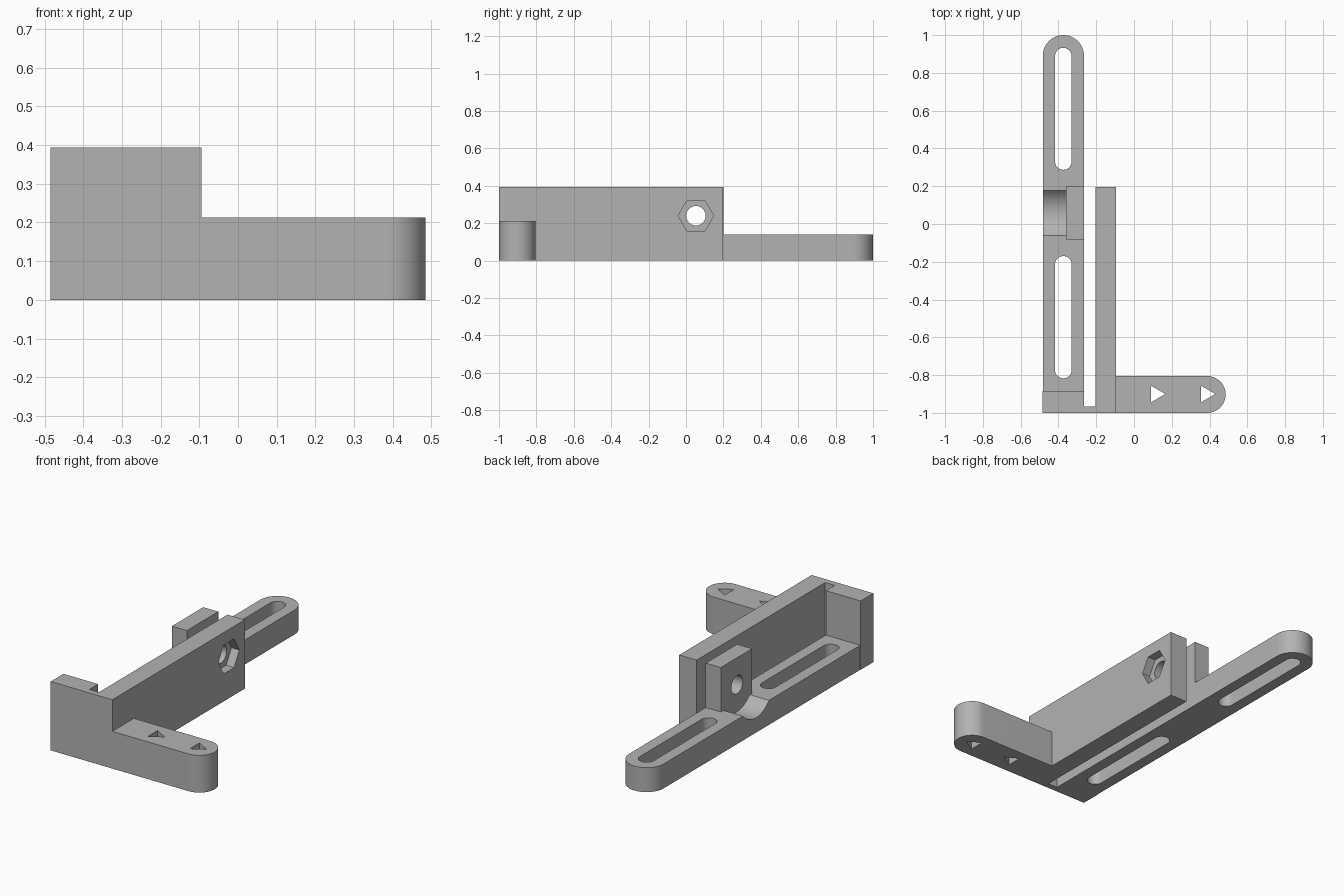
import bpy
import bmesh
from math import pi, cos, sin, radians
from mathutils import Matrix, Vector

cube = bpy.data.objects.get("Cube")
if cube:
    bpy.data.objects.remove(cube, do_unlink=True)

grey = bpy.data.materials.new("plain grey")
grey.use_nodes = True
colour = (0.45, 0.45, 0.45, 1)
grey.diffuse_color = colour
grey.node_tree.nodes["Principled BSDF"].inputs["Base Color"].default_value = colour

BAR_TOP, ARM_TOP, TOP = 0.14, 0.213, 0.394
LEFT, GAP_IN, GAP_OUT, WALL_OUT = -0.485, -0.265, -0.205, -0.095
BAR_MID = -0.374
HOLE_Y, HOLE_Z = 0.053, 0.24


def prism(name, outline, low, high, along_x=False):
    """Extrude an outline in z, or an outline in (y, z) along x."""
    bm = bmesh.new()
    face = bm.faces.new([bm.verts.new((u, v, low)) for u, v in outline])
    grown = bmesh.ops.extrude_face_region(bm, geom=[face])["geom"]
    moved = [g for g in grown if isinstance(g, bmesh.types.BMVert)]
    bmesh.ops.translate(bm, verts=moved, vec=(0, 0, high - low))
    if along_x:
        swap = Matrix(((0, 0, 1), (1, 0, 0), (0, 1, 0))).to_4x4()
        bmesh.ops.transform(bm, matrix=swap, verts=bm.verts)
    bmesh.ops.recalc_face_normals(bm, faces=bm.faces)
    mesh = bpy.data.meshes.new(name)
    bm.to_mesh(mesh)
    bm.free()
    mesh.materials.append(grey)
    obj = bpy.data.objects.new(name, mesh)
    bpy.context.collection.objects.link(obj)
    return obj


def rect(x0, x1, y0, y1):
    return [(x0, y0), (x1, y0), (x1, y1), (x0, y1)]


def arc(x, y, r, start, end, steps=24):
    angles = [radians(start + (end - start) * i / steps) for i in range(steps + 1)]
    return [(x + r * cos(a), y + r * sin(a)) for a in angles]


def polygon(x, y, r, sides):
    return arc(x, y, r, 0, 360, sides)[:-1]


def slot(x, y0, y1, r):
    return arc(x, y1 - r, r, 0, 180) + arc(x, y0 + r, r, 180, 360)


def combine(body, other, operation):
    mod = body.modifiers.new(other.name, 'BOOLEAN')
    mod.operation, mod.solver, mod.object = operation, 'EXACT', other
    bpy.context.view_layer.objects.active = body
    bpy.ops.object.modifier_apply(modifier=mod.name)
    bpy.data.objects.remove(other, do_unlink=True)


# Front plate is the base every other part grows from
bracket = prism("slotted_bracket", rect(LEFT, WALL_OUT, -1, -0.965), 0, TOP)

bar_r = (GAP_IN - LEFT) / 2 - 0.001
bar_outline = arc(BAR_MID, 1 - bar_r, bar_r, 0, 180) + [
    (BAR_MID - bar_r, -0.98), (BAR_MID + bar_r, -0.98)]
arm_r = 0.0975
arm_outline = arc(0.485 - arm_r, -1 + arm_r, arm_r, -90, 90) + [
    (WALL_OUT - 0.05, -1 + 2 * arm_r), (WALL_OUT - 0.05, -1)]

# Solid parts
for part in (
    prism("end_block", rect(LEFT, GAP_IN, -0.98, -0.885), 0, TOP),
    prism("slotted_bar", bar_outline, 0, BAR_TOP),
    prism("guide_wall", rect(GAP_OUT, WALL_OUT, -0.98, 0.197), 0, TOP),
    prism("side_arm", arm_outline, 0, ARM_TOP),
    prism("bolt_tab", rect(-0.36, BAR_MID + bar_r, -0.083, 0.2), 0.05, TOP),
):
    combine(bracket, part, 'UNION')

# Openings: slots, arm holes, bolt hole, nut pocket, bolt head relief
for cutter in (
    prism("rear_slot", slot(BAR_MID, 0.287, 0.933, 0.044), -0.1, 0.2),
    prism("front_slot", slot(BAR_MID, -0.817, -0.17, 0.044), -0.1, 0.2),
    prism("inner_arm_hole", polygon(0.116, -0.9, 0.05, 3), -0.1, 0.3),
    prism("outer_arm_hole", polygon(0.381, -0.9, 0.05, 3), -0.1, 0.3),
    prism("bolt_hole", polygon(HOLE_Y, HOLE_Z, 0.052, 40), -0.6, 0.1, True),
    prism("nut_pocket", polygon(HOLE_Y, HOLE_Z, 0.095, 6), WALL_OUT - 0.05, 0.1, True),
    prism("head_relief", polygon(0.058, HOLE_Z, 0.155, 72), -0.6, -0.36, True),
):
    combine(bracket, cutter, 'DIFFERENCE')

# Merge flat seams, then smooth the rounded ends
bm = bmesh.new()
bm.from_mesh(bracket.data)
bmesh.ops.remove_doubles(bm, verts=bm.verts, dist=0.0001)
bmesh.ops.dissolve_limit(bm, angle_limit=0.01, verts=bm.verts, edges=bm.edges)
bm.to_mesh(bracket.data)
bm.free()
bpy.ops.object.select_all(action='DESELECT')
bracket.select_set(True)
bpy.context.view_layer.objects.active = bracket
bpy.ops.object.shade_smooth_by_angle(angle=radians(30))
